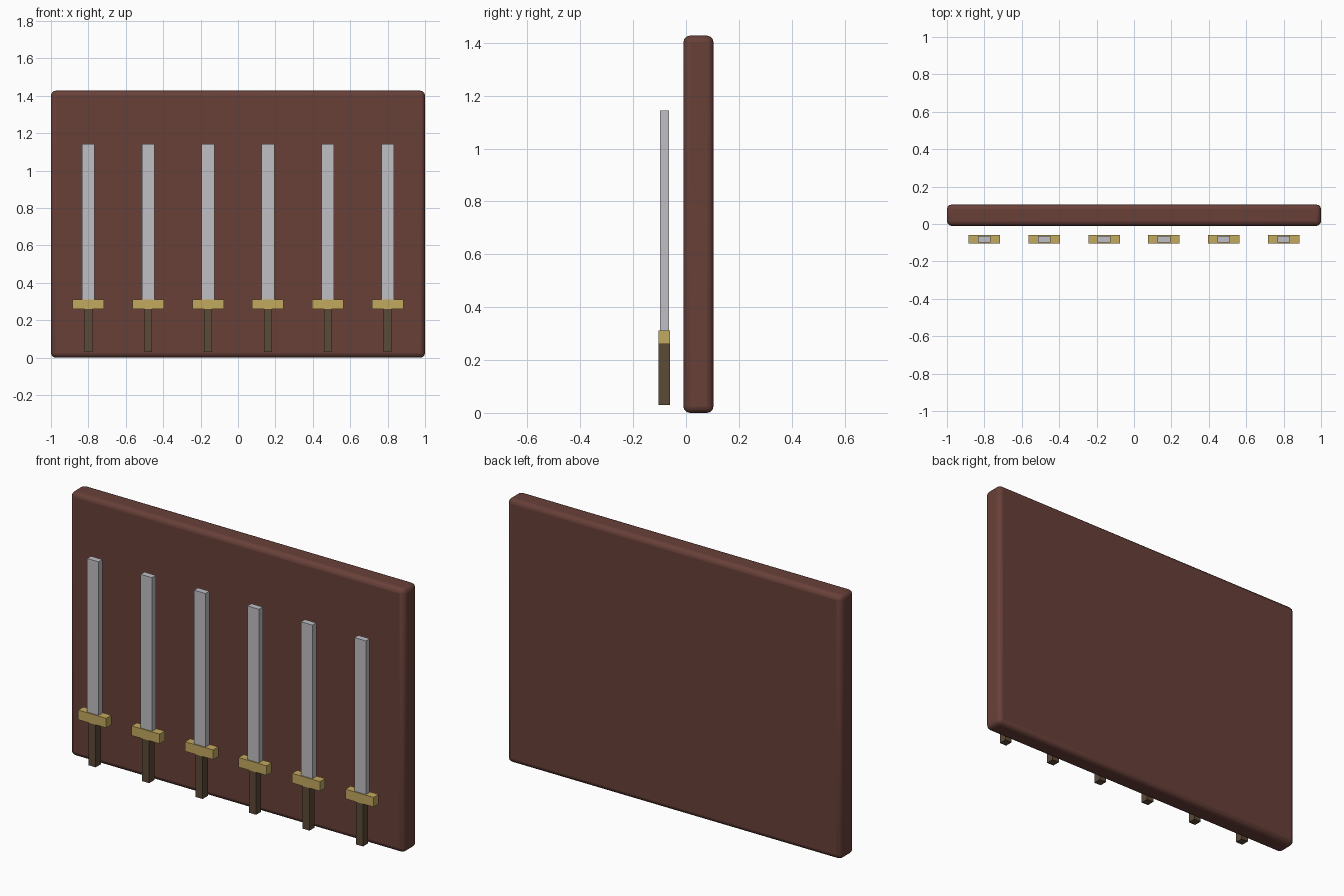
import bpy

if "Cube" in bpy.data.objects:
    bpy.data.objects.remove(bpy.data.objects["Cube"])


def material(name, rgb):
    m = bpy.data.materials.new(name)
    m.diffuse_color = (*rgb, 1)
    m.use_nodes = True
    m.node_tree.nodes["Principled BSDF"].inputs["Base Color"].default_value = m.diffuse_color
    return m


WOOD = material("red_wood", (0.138, 0.051, 0.040))
STEEL = material("steel", (0.53, 0.53, 0.56))
BRASS = material("brass", (0.55, 0.40, 0.115))
GRIP = material("dark_grip", (0.107, 0.069, 0.040))


def box(name, mat, x, y, z):
    """Box from (min, max) ranges on each axis."""
    bpy.ops.mesh.primitive_cube_add(size=1, location=[(a + b) / 2 for a, b in (x, y, z)])
    ob = bpy.context.object
    ob.name = name
    ob.scale = [b - a for a, b in (x, y, z)]
    bpy.ops.object.transform_apply(location=False, rotation=False, scale=True)
    ob.data.materials.append(mat)
    return ob


# Backing board with rounded edges
board = box("display_board", WOOD, (-1, 1), (-0.01, 0.104), (0, 1.427))
bevel = board.modifiers.new("rounded_edges", "BEVEL")
bevel.width = 0.025
bevel.segments = 3
bpy.ops.object.shade_smooth_by_angle()

# Row of six swords floating in front of the board
for i in range(6):
    cx = -0.8 + 0.32 * i
    for part, mat, w, y, z in (
        ("blade", STEEL, 0.034, (-0.098, -0.065), (0.312, 1.143)),
        ("guard", BRASS, 0.084, (-0.104, -0.060), (0.260, 0.312)),
        ("handle", GRIP, 0.021, (-0.104, -0.060), (0.030, 0.260)),
    ):
        box(f"sword_{part}_{i + 1}", mat, (cx - w, cx + w), y, z)
